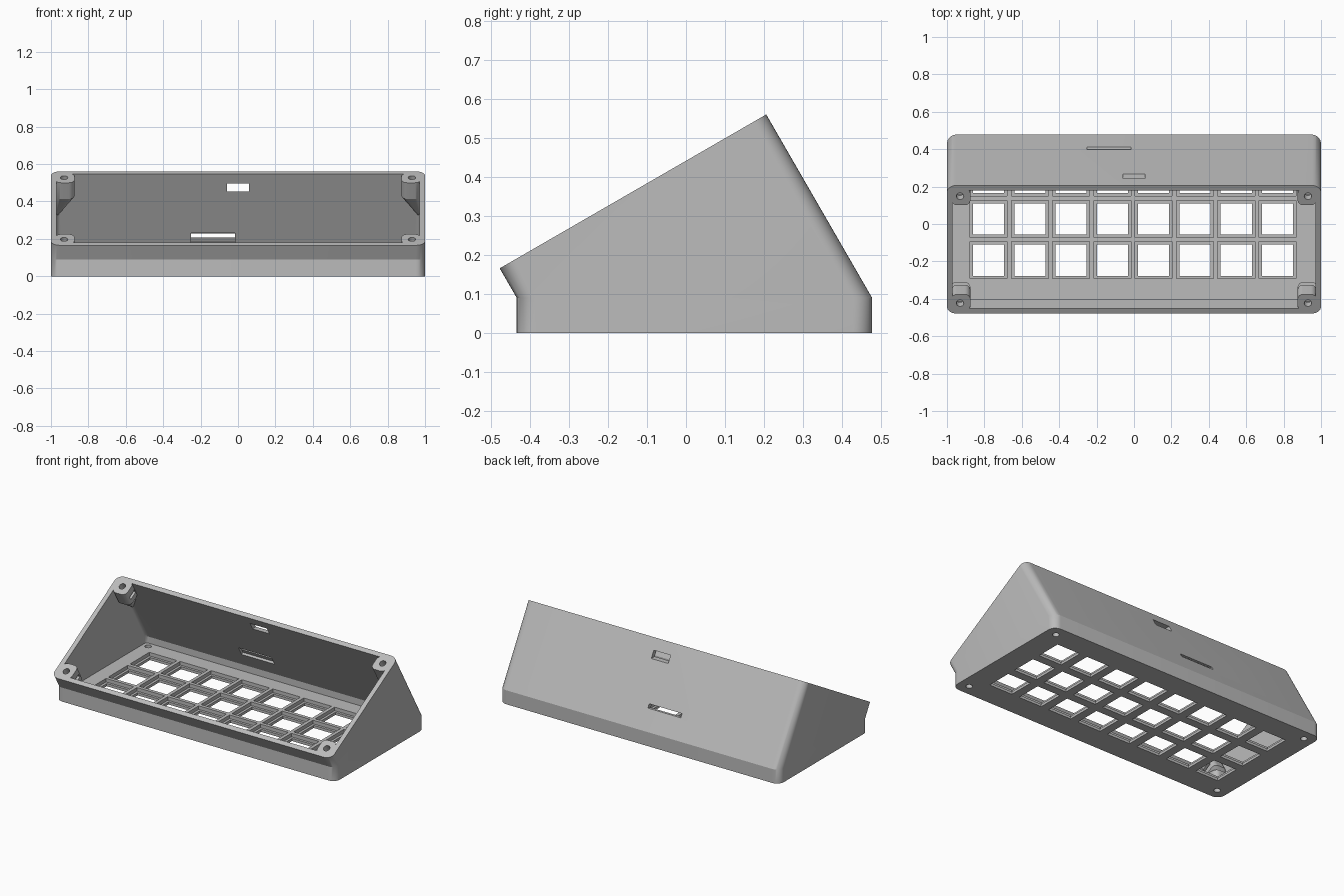
import bpy, bmesh, math
from mathutils import Vector, Matrix

old = bpy.data.objects.get("Cube")
if old:
    bpy.data.objects.remove(old, do_unlink=True)

grey = bpy.data.materials.new("plain_grey")
grey.use_nodes = True
grey.diffuse_color = (0.5, 0.5, 0.5, 1)
grey.node_tree.nodes["Principled BSDF"].inputs["Base Color"].default_value = (0.5, 0.5, 0.5, 1)

SLOPE = math.radians(30)
RIM = Matrix.Translation((0, -0.1375, 0.3625)) @ Matrix.Rotation(SLOPE, 4, 'X')
UP = Vector((0, -math.sin(SLOPE), math.cos(SLOPE)))
CORNERS = [(sx, sy) for sx in (-1, 1) for sy in (-1, 1)]


def rounded_rect(x0, x1, y0, y1, r, steps=8):
    """Outline of a rounded rectangle as (x, y) pairs."""
    pts = []
    centres = [(x1 - r, y1 - r), (x0 + r, y1 - r), (x0 + r, y0 + r), (x1 - r, y0 + r)]
    for quarter, (cx, cy) in enumerate(centres):
        for i in range(steps + 1):
            a = math.pi / 2 * (quarter + i / steps)
            pts.append((cx + r * math.cos(a), cy + r * math.sin(a)))
    return pts


def loft(name, loops, matrix=Matrix()):
    """Solid through a stack of equal loops, capped at both ends."""
    bm = bmesh.new()
    rings = [[bm.verts.new(matrix @ Vector(p)) for p in loop] for loop in loops]
    n = len(rings[0])
    for a, b in zip(rings, rings[1:]):
        for i in range(n):
            j = (i + 1) % n
            bm.faces.new((a[i], a[j], b[j], b[i]))
    bm.faces.new(rings[0])
    bm.faces.new(rings[-1])
    return finish(name, bm)


def finish(name, bm):
    bmesh.ops.recalc_face_normals(bm, faces=bm.faces)
    mesh = bpy.data.meshes.new(name)
    bm.to_mesh(mesh)
    bm.free()
    mesh.materials.append(grey)
    obj = bpy.data.objects.new(name, mesh)
    bpy.context.collection.objects.link(obj)
    return obj


def boxes(name, spans, matrix=Matrix()):
    """Separate boxes given as ((x0, x1), (y0, y1), (z0, z1))."""
    bm = bmesh.new()
    for span in spans:
        mid = Vector([(a + b) / 2 for a, b in span])
        size = Vector([abs(b - a) for a, b in span])
        m = matrix @ Matrix.Translation(mid) @ Matrix.Diagonal((*size, 1))
        bmesh.ops.create_cube(bm, size=1, matrix=m)
    return finish(name, bm)


def prism(name, outline, z0, z1, matrix=Matrix()):
    return loft(name, [[(x, y, z) for x, y in outline] for z in (z0, z1)], matrix)


def shell(name, inset, r, floor, extra):
    """Upright base that bends back and rises square to the sloping rim."""
    outline = rounded_rect(inset - 1, 1 - inset, inset - 0.435, 0.478 - inset, r)
    low, bend, top = [], [], []
    normal = RIM.to_3x3() @ Vector((0, 0, 1))
    for x, y in outline:
        p = Vector((x, y, 0.09 - 0.268 * inset * y / 0.457))
        low.append((x, y, floor))
        bend.append(p)
        top.append(p + UP * ((RIM.translation - p).dot(normal) + extra))
    return loft(name, [low, bend, top])


def combine(target, tool, operation):
    tool.hide_render = True
    mod = target.modifiers.new(tool.name, 'BOOLEAN')
    mod.operation = operation
    mod.solver = 'EXACT'
    mod.object = tool
    bpy.context.view_layer.objects.active = target
    bpy.ops.object.modifier_apply(modifier=mod.name)
    bpy.data.objects.remove(tool, do_unlink=True)


# Hollow sloping case
case = shell("case", 0, 0.05, 0, 0)
combine(case, shell("cavity", 0.03, 0.02, 0.04, 0.1), 'DIFFERENCE')

# Rim posts that taper into the walls, and low floor bosses
for sx, sy in CORNERS:
    outline = rounded_rect(0.875, 0.975, 0.275, 0.375, 0.03)
    tip = 0.26 if sy > 0 else 0.15
    loops = []
    for depth, scale in ((0, 1), (0.1, 1), (tip, 0.08)):
        loops.append([(sx * (0.975 + (x - 0.975) * scale),
                       sy * (0.375 + (v - 0.375) * scale), -depth) for x, v in outline])
    combine(case, loft("rim_post", loops, RIM), 'UNION')
    y0, y1 = (0.37, 0.458) if sy > 0 else (-0.415, -0.31)
    boss = [(sx * x, y) for x, y in rounded_rect(0.875, 0.98, y0, y1, 0.03)]
    combine(case, prism("floor_boss", boss, 0.02, 0.1), 'UNION')

# Screw holes and nut slots
for sx, sy in CORNERS:
    x, v = sx * 0.93, sy * 0.33
    hole = rounded_rect(x - 0.02, x + 0.02, v - 0.02, v + 0.02, 0.0199, 5)
    combine(case, prism("rim_screw_hole", hole, -0.09, 0.05, RIM), 'DIFFERENCE')
    y = 0.41 if sy > 0 else -0.365
    hole = rounded_rect(x - 0.02, x + 0.02, y - 0.02, y + 0.02, 0.0199, 5)
    combine(case, prism("floor_screw_hole", hole, -0.05, 0.11 if sy > 0 else 0.07), 'DIFFERENCE')
    slot = ((sx * 0.86, sx * 0.955), (v - 0.03, v + 0.03), (-0.068, -0.045))
    combine(case, boxes("nut_slot", [slot], RIM), 'DIFFERENCE')

# Grid of key openings, each with a recess on the inside
PITCH = 0.2207
for name, half, z0, z1 in (("key_recess", 0.099, 0.017, 0.06), ("key_opening", 0.083, -0.05, 0.05)):
    spans = []
    for col in range(8):
        for row in range(3):
            x = -0.005 + (col - 3.5) * PITCH
            y = 0.027 + (row - 1) * PITCH
            spans.append(((x - half, x + half), (y - half, y + half), (z0, z1)))
    combine(case, boxes(name, spans), 'DIFFERENCE')

# Ports in the back wall
combine(case, boxes("upper_port", [((-0.06, 0.06), (0.15, 0.4), (0.453, 0.497))]), 'DIFFERENCE')
combine(case, boxes("lower_port", [((-0.25, -0.015), (0.3, 0.5), (0.207, 0.23))]), 'DIFFERENCE')
inner = Matrix.Translation((0, 0.405, 0.2165)) @ Matrix.Rotation(SLOPE, 4, 'X')
combine(case, boxes("lower_port_pocket", [((-0.25, -0.015), (-0.08, -0.014), (-0.03, 0.034))], inner),
        'DIFFERENCE')

bpy.ops.object.select_all(action='DESELECT')
case.select_set(True)
bpy.context.view_layer.objects.active = case
bpy.ops.object.shade_smooth_by_angle(angle=math.radians(25))
